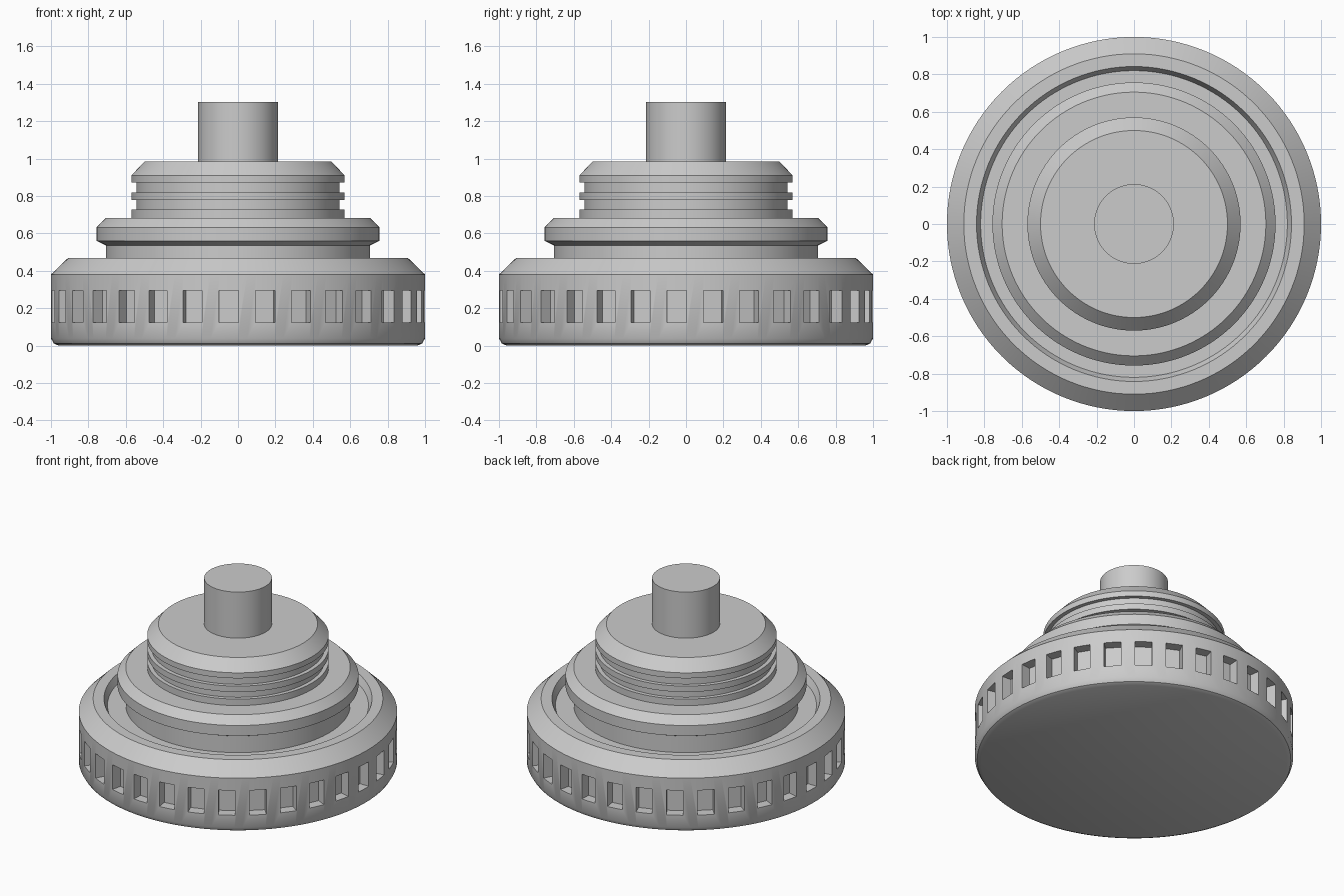
import bpy, bmesh, math
from mathutils import Matrix

if "Cube" in bpy.data.objects:
    bpy.data.objects.remove(bpy.data.objects["Cube"])

SEG = 128


def lathe(name, profile):
    """Closed solid of revolution; profile is (radius, z) from bottom to top."""
    bm = bmesh.new()
    rings = []
    for r, z in profile:
        rings.append([bm.verts.new((r * math.cos(2 * math.pi * i / SEG),
                                    r * math.sin(2 * math.pi * i / SEG), z))
                      for i in range(SEG)])
    for a, b in zip(rings, rings[1:]):
        for i in range(SEG):
            j = (i + 1) % SEG
            bm.faces.new((a[i], a[j], b[j], b[i]))
    bm.faces.new(rings[0][::-1])
    bm.faces.new(rings[-1])
    return to_object(name, bm)


def to_object(name, bm):
    bmesh.ops.recalc_face_normals(bm, faces=bm.faces)
    mesh = bpy.data.meshes.new(name)
    bm.to_mesh(mesh)
    bm.free()
    obj = bpy.data.objects.new(name, mesh)
    bpy.context.collection.objects.link(obj)
    return obj


def select_only(obj):
    bpy.ops.object.select_all(action='DESELECT')
    obj.select_set(True)
    bpy.context.view_layer.objects.active = obj


# Wide base with chamfered rims and a recessed top
base = lathe("base", [(0.96, 0), (0.985, 0.012), (1.0, 0.038), (1.0, 0.38),
                      (0.91, 0.467), (0.842, 0.467), (0.82, 0.42)])

# Ring of rectangular grip notches cut into the base wall
COUNT, DEPTH, WIDTH, Z0, Z1 = 32, 0.07, 0.106, 0.123, 0.294
bm = bmesh.new()
for k in range(COUNT):
    angle = -math.pi / 2 + (k - 0.25) * 2 * math.pi / COUNT
    m = (Matrix.Rotation(angle, 4, 'Z')
         @ Matrix.Translation((1 - DEPTH + 0.1, 0, (Z0 + Z1) / 2))
         @ Matrix.Diagonal((0.2, WIDTH, Z1 - Z0, 1)))
    bmesh.ops.create_cube(bm, size=1, matrix=m)
cutter = to_object("notch_cutter", bm)
cutter.hide_render = True
select_only(base)
mod = base.modifiers.new("notches", 'BOOLEAN')
mod.operation = 'DIFFERENCE'
mod.solver = 'EXACT'
mod.object = cutter
bpy.ops.object.modifier_apply(modifier=mod.name)
bpy.data.objects.remove(cutter)

# Collar on a slightly narrower neck
collar = lathe("collar", [(0.705, 0.41), (0.705, 0.535), (0.757, 0.56),
                          (0.757, 0.632), (0.705, 0.683)])

# Grooved upper ring
ring = lathe("grooved_ring", [(0.57, 0.67), (0.57, 0.728), (0.543, 0.728),
                              (0.543, 0.777), (0.57, 0.777), (0.57, 0.818),
                              (0.543, 0.818), (0.543, 0.872), (0.57, 0.872),
                              (0.57, 0.91), (0.5, 0.984)])

# Central stem
stem = lathe("stem", [(0.213, 0.97), (0.213, 1.303)])

for part in (base, collar, ring, stem):
    select_only(part)
    bpy.ops.object.shade_smooth_by_angle(angle=math.radians(30))
